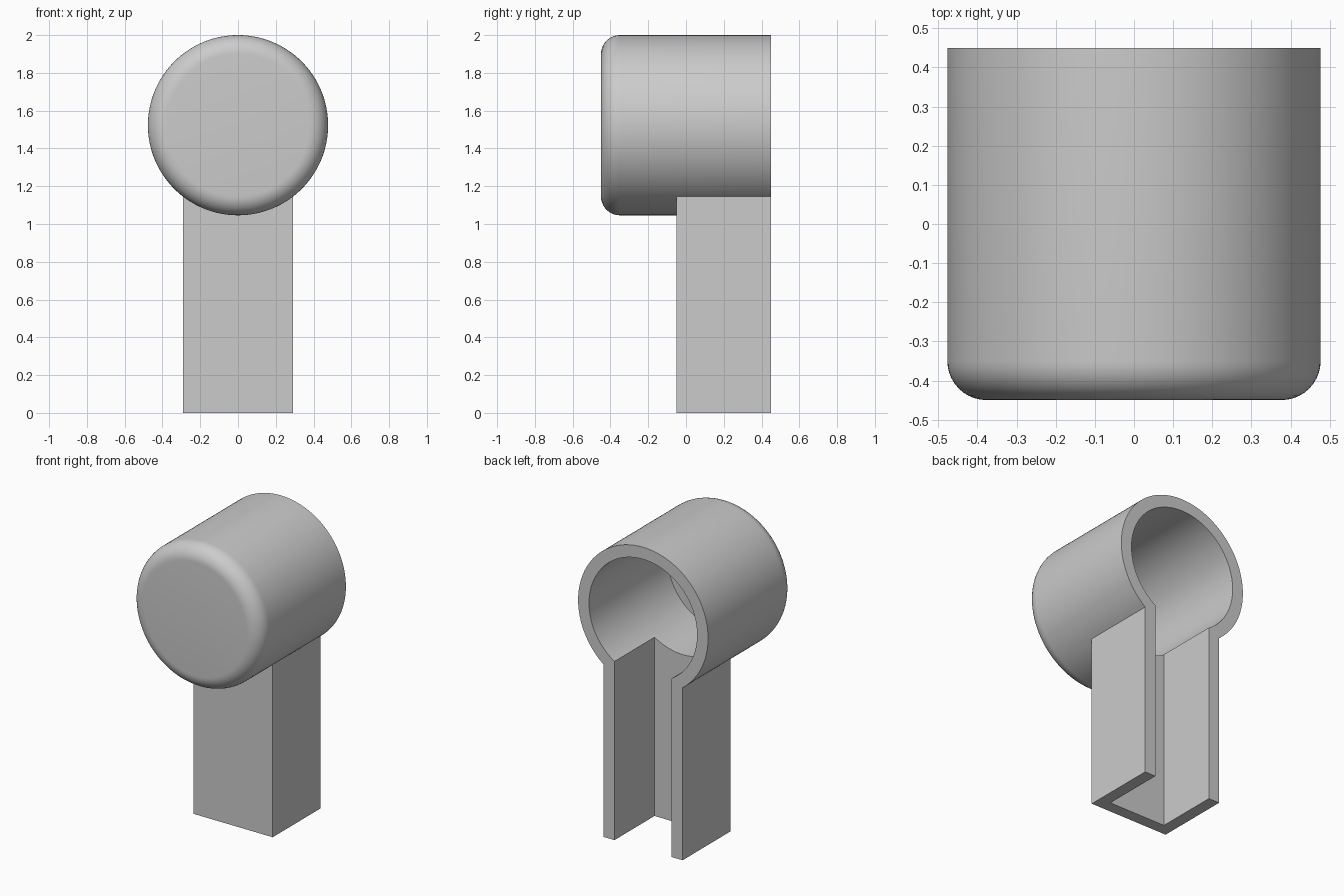
import bpy, bmesh, math
from mathutils import Matrix

cube = bpy.data.objects.get("Cube")
if cube:
    bpy.data.objects.remove(cube, do_unlink=True)

RADIUS, WALL, CENTRE_Z = 0.477, 0.08, 1.523
FRONT, BACK = -0.45, 0.45
ROUND = 0.1
HALF_W, STEM_FRONT = 0.29, -0.05
SEGMENTS = 128

grey = bpy.data.materials.new("light grey")
grey.use_nodes = True
colour = (0.6, 0.6, 0.6, 1)
grey.diffuse_color = colour
grey.node_tree.nodes["Principled BSDF"].inputs["Base Color"].default_value = colour


def make_object(name, bm):
    bmesh.ops.recalc_face_normals(bm, faces=bm.faces)
    mesh = bpy.data.meshes.new(name)
    bm.to_mesh(mesh)
    bm.free()
    mesh.materials.append(grey)
    obj = bpy.data.objects.new(name, mesh)
    bpy.context.scene.collection.objects.link(obj)
    return obj


def cylinder(name, radius, y0, y1, rounding=0):
    """Cylinder along y, with an optional rounded front rim."""
    bm = bmesh.new()
    place = Matrix.Translation((0, (y0 + y1) / 2, CENTRE_Z)) @ Matrix.Rotation(math.pi / 2, 4, "X")
    bmesh.ops.create_cone(bm, cap_ends=True, segments=SEGMENTS, radius1=radius,
                          radius2=radius, depth=y1 - y0, matrix=place)
    if rounding:
        rim = [e for e in bm.edges if all(abs(v.co.y - y0) < 1e-4 for v in e.verts)]
        bmesh.ops.bevel(bm, geom=rim, offset=rounding, segments=10, profile=0.5, affect="EDGES")
    return make_object(name, bm)


def box(name, half_width, y0, y1, z0, z1):
    bm = bmesh.new()
    place = Matrix.Translation((0, (y0 + y1) / 2, (z0 + z1) / 2)) @ \
        Matrix.Diagonal((2 * half_width, y1 - y0, z1 - z0, 1))
    bmesh.ops.create_cube(bm, size=1, matrix=place)
    return make_object(name, bm)


def combine(target, tool, operation):
    mod = target.modifiers.new(tool.name, "BOOLEAN")
    mod.operation, mod.solver, mod.object = operation, "EXACT", tool
    bpy.context.view_layer.objects.active = target
    bpy.ops.object.modifier_apply(modifier=mod.name)
    bpy.data.objects.remove(tool, do_unlink=True)


# Round cap with the stem joined below it
cover = cylinder("cap_and_stem", RADIUS, FRONT, BACK, ROUND)
combine(cover, box("stem", HALF_W, STEM_FRONT, BACK, 0, CENTRE_Z - 0.2), "UNION")

# Hollow bore and open channel, both open at the back
combine(cover, cylinder("bore", RADIUS - WALL, FRONT + WALL, BACK + 0.2), "DIFFERENCE")
combine(cover, box("channel", HALF_W - WALL, STEM_FRONT + WALL, BACK + 0.2, -0.2, CENTRE_Z - 0.1),
        "DIFFERENCE")

# Smooth curves, sharp corners
bpy.ops.object.select_all(action="DESELECT")
cover.select_set(True)
bpy.context.view_layer.objects.active = cover
bpy.ops.object.shade_smooth_by_angle(angle=math.radians(30))
